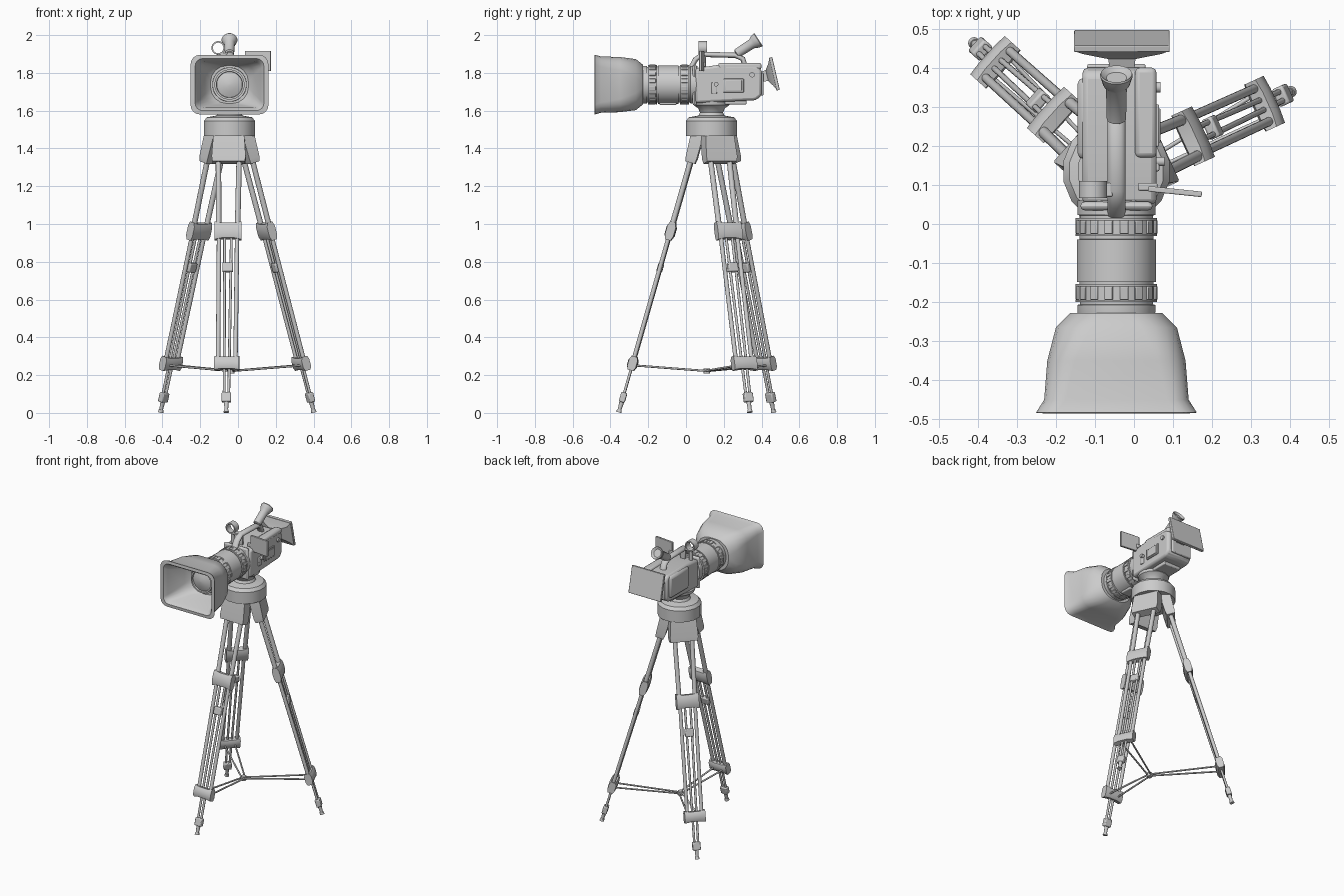
import bpy, bmesh, math
from mathutils import Matrix, Vector

if "Cube" in bpy.data.objects:
    bpy.data.objects.remove(bpy.data.objects["Cube"])

CX, AZ = -0.045, 1.738          # camera axis
PIV = Vector((CX, 0.135, 0))    # tripod centre


def finish(name, bm, mat=None, bevel=0, angle=35):
    bmesh.ops.recalc_face_normals(bm, faces=bm.faces)
    me = bpy.data.meshes.new(name)
    if mat is not None:
        bm.transform(mat)
    bm.to_mesh(me)
    bm.free()
    ob = bpy.data.objects.new(name, me)
    bpy.context.collection.objects.link(ob)
    if bevel:
        m = ob.modifiers.new("bevel", 'BEVEL')
        m.width, m.segments = bevel, 2
    me.shade_smooth()
    me.set_sharp_from_angle(angle=math.radians(angle))
    return ob


def box(name, c, s, mat=None, bevel=0.006, rot=None):
    bm = bmesh.new()
    m = Matrix.Translation(c) @ (rot or Matrix()) @ Matrix.Diagonal((*s, 1))
    bmesh.ops.create_cube(bm, size=1, matrix=m)
    return finish(name, bm, mat, bevel)


def tube(name, a, b, r1, r2=None, mat=None, seg=14):
    a, b = Vector(a), Vector(b)
    bm = bmesh.new()
    m = Matrix.Translation((a + b) / 2) @ (b - a).to_track_quat('Z', 'Y').to_matrix().to_4x4()
    bmesh.ops.create_cone(bm, cap_ends=True, segments=seg, radius1=r1,
                          radius2=r1 if r2 is None else r2, depth=(b - a).length, matrix=m)
    return finish(name, bm, mat, angle=50)


def loft(name, rings, mat=None, closed=False, caps=True, angle=35):
    bm = bmesh.new()
    vs = [[bm.verts.new(p) for p in r] for r in rings]
    n = len(vs[0])
    for i in range(len(vs) if closed else len(vs) - 1):
        a, b = vs[i], vs[(i + 1) % len(vs)]
        for j in range(n):
            bm.faces.new((a[j], a[(j + 1) % n], b[(j + 1) % n], b[j]))
    if caps and not closed:
        bm.faces.new(vs[0])
        bm.faces.new(vs[-1])
    return finish(name, bm, mat, angle=angle)


def lathe(name, prof, mat, seg=32, **kw):
    # profile of (height, radius) about local z
    ang = [2 * math.pi * (j + 0.5) / seg for j in range(seg)]
    return loft(name, [[(r * math.cos(t), r * math.sin(t), h) for t in ang] for h, r in prof], mat, **kw)


def round_rect(y, hw, hh, r, k=5):
    pts = []
    for q, (sx, sz) in enumerate(((1, 1), (-1, 1), (-1, -1), (1, -1))):
        for i in range(k):
            t = math.pi / 2 * (q + i / (k - 1))
            pts.append((CX + sx * (hw - r) + r * math.cos(t), y, AZ + sz * (hh - r) + r * math.sin(t)))
    return pts


# lens hood: outer shell, rim, inner funnel
loft("lens_hood", [round_rect(*p) for p in (
    (-0.228, .118, .105, .09), (-0.265, .155, .135, .09), (-0.35, .177, .146, .07),
    (-0.45, .185, .149, .055), (-0.483, .206, .158, .05), (-0.485, .182, .138, .04),
    (-0.46, .166, .121, .035), (-0.33, .13, .11, .06), (-0.30, .1, .1, .085))])

# lens barrel, stepped profile along +y
along_y = Matrix.Translation((CX, 0, AZ)) @ Matrix.Rotation(-math.pi / 2, 4, 'X')
lathe("lens_barrel", [(-0.31, .09), (-0.225, .1), (-0.207, .1), (-0.206, .094), (-0.2, .094), (-0.199, .101),
                      (-0.155, .101), (-0.154, .095), (-0.149, .095), (-0.148, .102), (-0.04, .102),
                      (-0.039, .095), (-0.031, .095), (-0.03, .101), (0.014, .101), (0.015, .094),
                      (0.022, .094), (0.023, .1), (0.06, .1)], along_y)
lathe("front_glass", [(-0.30, .08), (-0.335, .08), (-0.335, .07), (-0.325, .068), (-0.338, .035), (-0.342, .004)],
      along_y, seg=24)
# grip rings with ribs
for y0, nm in ((-0.177, "zoom_rib"), (-0.008, "focus_rib")):
    for e in (-0.02, 0.02):
        lathe(nm + "_edge", [(y0 + e - .003, .1), (y0 + e - .003, .105), (y0 + e + .003, .105), (y0 + e + .003, .1)],
              along_y)
    for i in range(16):
        r = Matrix.Rotation(2 * math.pi * (i + .5) / 16, 4, 'Z')
        box(nm, (.101, 0, y0), (.009, .022, .034), along_y @ r, .002)
box("lens_motor", (CX, -.095, AZ - .098), (.07, .09, .02))

# camera body
body = bmesh.new()
side = [(.05, 1.825), (.17, 1.842), (.385, 1.838), (.4, 1.81), (.4, 1.68), (.37, 1.655), (.05, 1.64)]
f = body.faces.new([body.verts.new((-.132, y, z)) for y, z in side])
ext = bmesh.ops.extrude_face_region(body, geom=[f])
bmesh.ops.translate(body, verts=[v for v in ext["geom"] if isinstance(v, bmesh.types.BMVert)], vec=(.19, 0, 0))
finish("camera_body", body, bevel=.014)
box("mount_plate", (CX, .046, 1.735), (.185, .022, .215), bevel=.02)
box("left_pod", (-.12, .27, 1.755), (.05, .21, .15), bevel=.018)
box("top_right_cover", (.03, .285, 1.835), (.055, .23, .035), bevel=.012)
box("side_door_frame", (.058, .252, 1.733), (.012, .108, .072), bevel=.003)
box("side_door", (.064, .252, 1.733), (.008, .088, .055), bevel=.003)
box("front_side_panel", (.058, .15, 1.72), (.014, .03, .06), bevel=.004)
tube("side_knob", (.05, .16, 1.74), (.078, .16, 1.74), .012)
tube("side_dial", (.05, .35, 1.79), (.068, .35, 1.79), .014)
box("rear_battery", (CX, .4, 1.74), (.15, .02, .12), bevel=.006)
box("base_plate", (CX, .19, 1.645), (.13, .26, .025))

# top handle
path = [(.02, 1.815), (.05, 1.87), (.085, 1.898), (.26, 1.893), (.3, 1.875), (.315, 1.83)]
rings = []
for i, (y, z) in enumerate(path):
    p, q = path[max(i - 1, 0)], path[min(i + 1, len(path) - 1)]
    d = Vector((0, q[0] - p[0], q[1] - p[1])).normalized()
    n = Vector((0, -d.z, d.y))
    rings.append([Vector((CX + .023 * math.cos(t), y, z)) + n * .014 * math.sin(t)
                  for t in (k * math.pi / 6 for k in range(12))])
loft("top_handle", rings, angle=50)
box("handle_front_post", (CX, .095, 1.86), (.035, .02, .07), bevel=.005)

# microphone ring holder
ring_m = Matrix.Translation((-.105, .088, 1.932)) @ Matrix.Rotation(-math.pi / 2, 4, 'X')
lathe("microphone_ring", [(-.022, .036), (.022, .036), (.022, .028), (-.022, .028)], ring_m, seg=20, closed=True)
box("ring_bracket", (-.075, .088, 1.9), (.04, .035, .015), bevel=.003)
tube("ring_stalk", (-.1, .088, 1.83), (-.1, .088, 1.9), .012)

# eyepiece: tilted tube with flared cup
eye = Matrix.Translation((CX, .265, 1.9)) @ Vector((0, .84, .54)).to_track_quat('Z', 'Y').to_matrix().to_4x4()
lathe("eyepiece", [(0, .018), (.005, .025), (.1, .027), (.11, .034), (.137, .042), (.142, .04), (.13, .026)], eye, seg=20)

# flip-out monitor
box("flip_monitor", (.105, .083, 1.863), (.138, .014, .107), bevel=.003, rot=Matrix.Rotation(math.radians(-6), 4, 'Z'))
box("monitor_arm", (.035, .095, 1.845), (.05, .02, .025), bevel=.004)

# rear viewfinder screen on a flared neck
tilt = Matrix.Translation((-.031, .468, 1.795)) @ Matrix.Rotation(math.radians(13), 4, 'X')
box("rear_screen", (0, 0, 0), (.245, .018, .178), tilt, .003)
loft("rear_screen_back", [[(sx * w, y, sz * h) for sx, sz in ((1, 1), (-1, 1), (-1, -1), (1, -1))]
                          for y, w, h in ((-.008, .118, .084), (-.02, .1, .06), (-.04, .035, .03), (-.075, .03, .025))], tilt)

# tripod head
lathe("tripod_head", [(1.40, .07), (1.466, .075), (1.467, .138), (1.545, .138), (1.565, .122), (1.574, .07),
                      (1.59, .062), (1.612, .072), (1.63, .097), (1.65, .1)], Matrix.Translation(PIV), seg=16)


# one leg in its own frame: x across, y outwards, z along the leg from the foot
def leg(tag, deg):
    a = math.radians(deg)
    out = Vector((math.cos(a), math.sin(a), 0))
    k = 1.041
    up = (Vector((0, 0, 1)) - .287 * out).normalized()
    xa = Vector((-out.y, out.x, 0))
    ya = up.cross(xa)
    m = Matrix((xa, ya, up)).transposed().to_4x4()
    m.translation = PIV + out * .492

    def bracket(name, z, h, w):
        bm = bmesh.new()
        for x, hh, d in ((-w, h, .023), (-w * .45, h * .84, .027), (w * .45, h * .84, .027), (w, h, .023)):
            for y, zz in ((-d * .65, -hh), (d * .65, -hh), (d, -hh * .5), (d, hh * .5),
                          (d * .65, hh), (-d * .65, hh), (-d, hh * .5), (-d, -hh * .5)):
                bm.verts.new((x, y, z * k + zz))
        bm.verts.ensure_lookup_table()
        v = bm.verts
        for i in range(3):
            for j in range(8):
                n = (j + 1) % 8
                bm.faces.new((v[i * 8 + j], v[i * 8 + n], v[i * 8 + 8 + n], v[i * 8 + 8 + j]))
        bm.faces.new(v[:8])
        bm.faces.new(v[24:32])
        finish(tag + name, bm, m, angle=40)

    # shoulder that tapers up into the head
    loft(tag + "_shoulder", [[(sx * w, sy * d + o, z * k) for sx, sy in ((1, 1), (-1, 1), (-1, -1), (1, -1))]
                             for z, w, d, o in ((1.325, .086, .026, 0), (1.35, .09, .03, 0), (1.49, .08, .034, -.005))], m)
    bracket("_mid_bracket", .962, .049, .071)
    bracket("_lower_bracket", .262, .038, .066)
    for s in (-1, 1):
        tube(tag + "_upper_tube", (s * .055, 0, 1.36 * k), (s * .05, 0, .96 * k), .0145, mat=m)
        tube(tag + "_lower_tube", (s * .048, 0, .96 * k), (s * .046, 0, .26 * k), .0115, mat=m)
        tube(tag + "_inner_rod", (s * .018, 0, .96 * k), (s * .012, 0, .08 * k), .0075, mat=m, seg=10)
    box(tag + "_rod_clamp", (0, 0, .77 * k), (.056, .03, .05), m)
    box(tag + "_foot_block", (0, 0, .082 * k), (.05, .032, .052), m)
    tube(tag + "_foot_rod", (0, 0, .06 * k), (0, 0, .008), .013, .009, m)
    tube(tag + "_foot_tip", (0, 0, .018), (0, 0, .003), .012, .015, m)
    # spreader struts
    for s in (-1, 1):
        end = m @ Vector((s * .035, -.01, .25 * k))
        tube(tag + "_spreader_strut", HUB + xa * s * .01, end, .0055, seg=8)


HUB = Vector((-.035, .11, .222))
tube("spreader_hub", HUB - Vector((0, 0, .014)), HUB + Vector((0, 0, .014)), .017)
for tag, deg in (("front_leg", -92), ("right_leg", 24.5), ("left_leg", 138)):
    leg(tag, deg)
